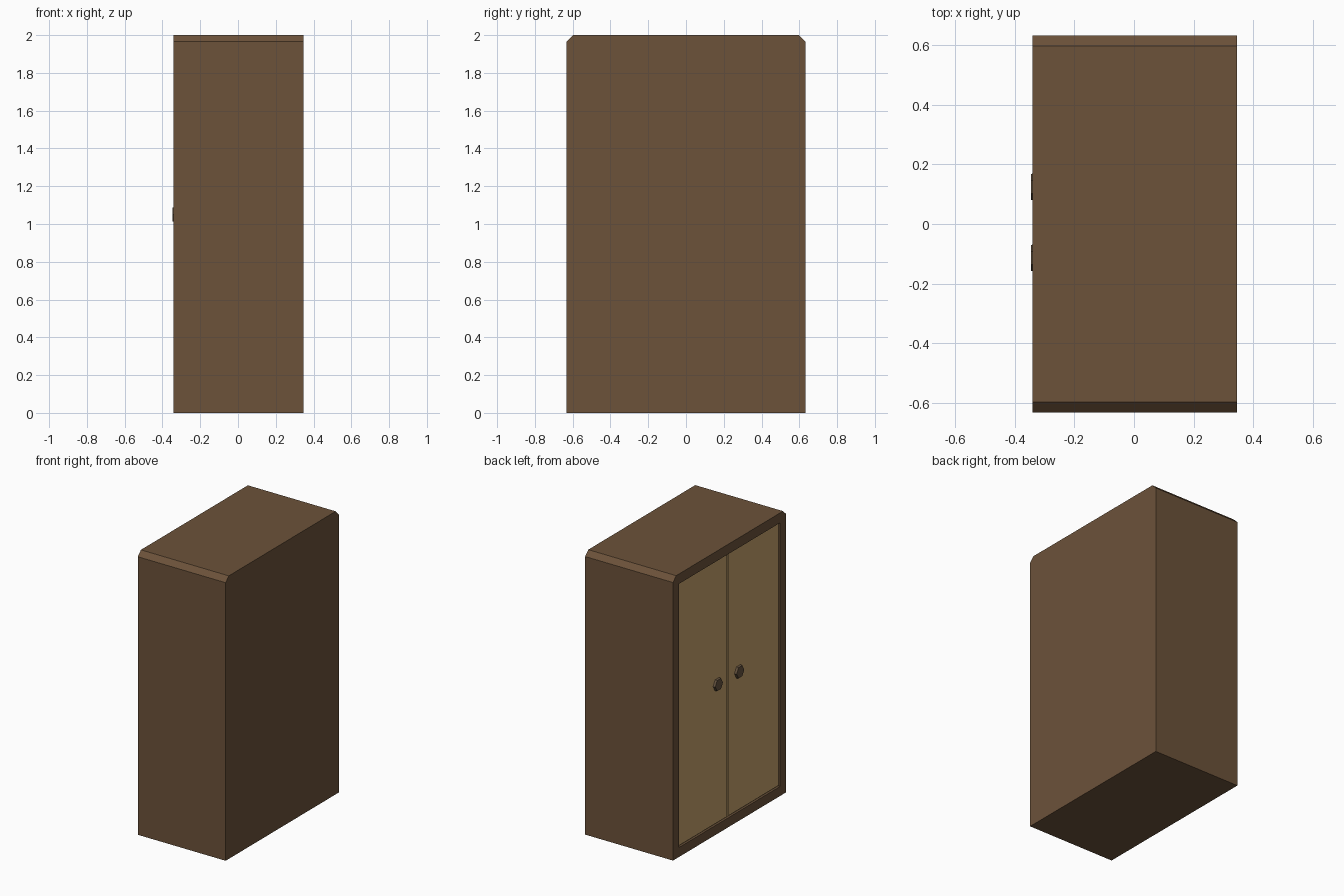
import bpy, bmesh, math
from mathutils import Matrix

if "Cube" in bpy.data.objects:
    bpy.data.objects.remove(bpy.data.objects["Cube"])

def material(name, rgb):
    m = bpy.data.materials.new(name)
    m.diffuse_color = (*rgb, 1)
    m.use_nodes = True
    m.node_tree.nodes["Principled BSDF"].inputs["Base Color"].default_value = m.diffuse_color
    return m

BROWN = material("brown_wood", (0.15, 0.085, 0.042))
TAN = material("tan_wood", (0.56, 0.36, 0.15))
DARK = material("dark_knob", (0.13, 0.085, 0.05))

def finish(name, bm, mat):
    bmesh.ops.recalc_face_normals(bm, faces=bm.faces)
    me = bpy.data.meshes.new(name)
    bm.to_mesh(me)
    bm.free()
    ob = bpy.data.objects.new(name, me)
    me.materials.append(mat)
    bpy.context.collection.objects.link(ob)
    return ob

def prism(name, profile, x0, x1, mat):
    """Extrude a (y, z) profile along x."""
    bm = bmesh.new()
    face = bm.faces.new([bm.verts.new((x0, y, z)) for y, z in profile])
    ext = bmesh.ops.extrude_face_region(bm, geom=[face])["geom"]
    bmesh.ops.translate(bm, vec=(x1 - x0, 0, 0),
                        verts=[v for v in ext if isinstance(v, bmesh.types.BMVert)])
    return finish(name, bm, mat)

def box(name, x0, x1, y0, y1, z0, z1, mat):
    return prism(name, [(y0, z0), (y1, z0), (y1, z1), (y0, z1)], x0, x1, mat)

FRONT, BACK, W, H, C = -0.341, 0.346, 0.632, 2.0, 0.035
OPEN_Y, OPEN_Z0, OPEN_Z1 = 0.565, 0.067, 1.93
MID, GAP = 0.0055, 0.008

# cabinet body with chamfered top edges
body = prism("cabinet_body", [(-W, 0), (W, 0), (W, H - C), (W - C, H),
                              (-W + C, H), (-W, H - C)], FRONT, BACK, BROWN)

# shallow door opening cut into the -x side
cutter = box("opening_cutter", FRONT - 0.1, FRONT + 0.02,
             -OPEN_Y, OPEN_Y, OPEN_Z0, OPEN_Z1, TAN)
cutter.hide_render = True
mod = body.modifiers.new("opening", 'BOOLEAN')
mod.operation = 'DIFFERENCE'
mod.solver = 'EXACT'
mod.object = cutter
bpy.context.view_layer.objects.active = body
bpy.ops.object.modifier_apply(modifier=mod.name)
bpy.data.objects.remove(cutter)

# tan back panel seen through the gaps
box("door_backing", FRONT + 0.016, FRONT + 0.025,
    -OPEN_Y, OPEN_Y, OPEN_Z0, OPEN_Z1, TAN)

# two doors, each with a hexagonal knob near the middle
for side, s in (("left", 1), ("right", -1)):
    y_in, y_out = MID + s * GAP, s * (OPEN_Y - 0.006)
    box(side + "_door", FRONT + 0.010, FRONT + 0.02, min(y_in, y_out),
        max(y_in, y_out), OPEN_Z0 + 0.006, OPEN_Z1 - 0.006, TAN)
    bm = bmesh.new()
    bmesh.ops.create_cone(bm, cap_ends=True, segments=6, radius1=0.047,
                          radius2=0.043, depth=0.018)
    # turn the axis to -x, with corners pointing along y
    turn = Matrix.Rotation(-math.pi / 2, 4, 'Y') @ Matrix.Rotation(math.pi / 6, 4, 'Z')
    bmesh.ops.transform(bm, matrix=turn, verts=bm.verts)
    if max(v.co.y for v in bm.verts) < 0.045:
        bmesh.ops.rotate(bm, matrix=Matrix.Rotation(math.pi / 6, 3, 'X'), verts=bm.verts)
    bmesh.ops.translate(bm, vec=(FRONT + 0.004, MID + s * 0.119, 1.05), verts=bm.verts)
    finish(side + "_knob", bm, DARK)
